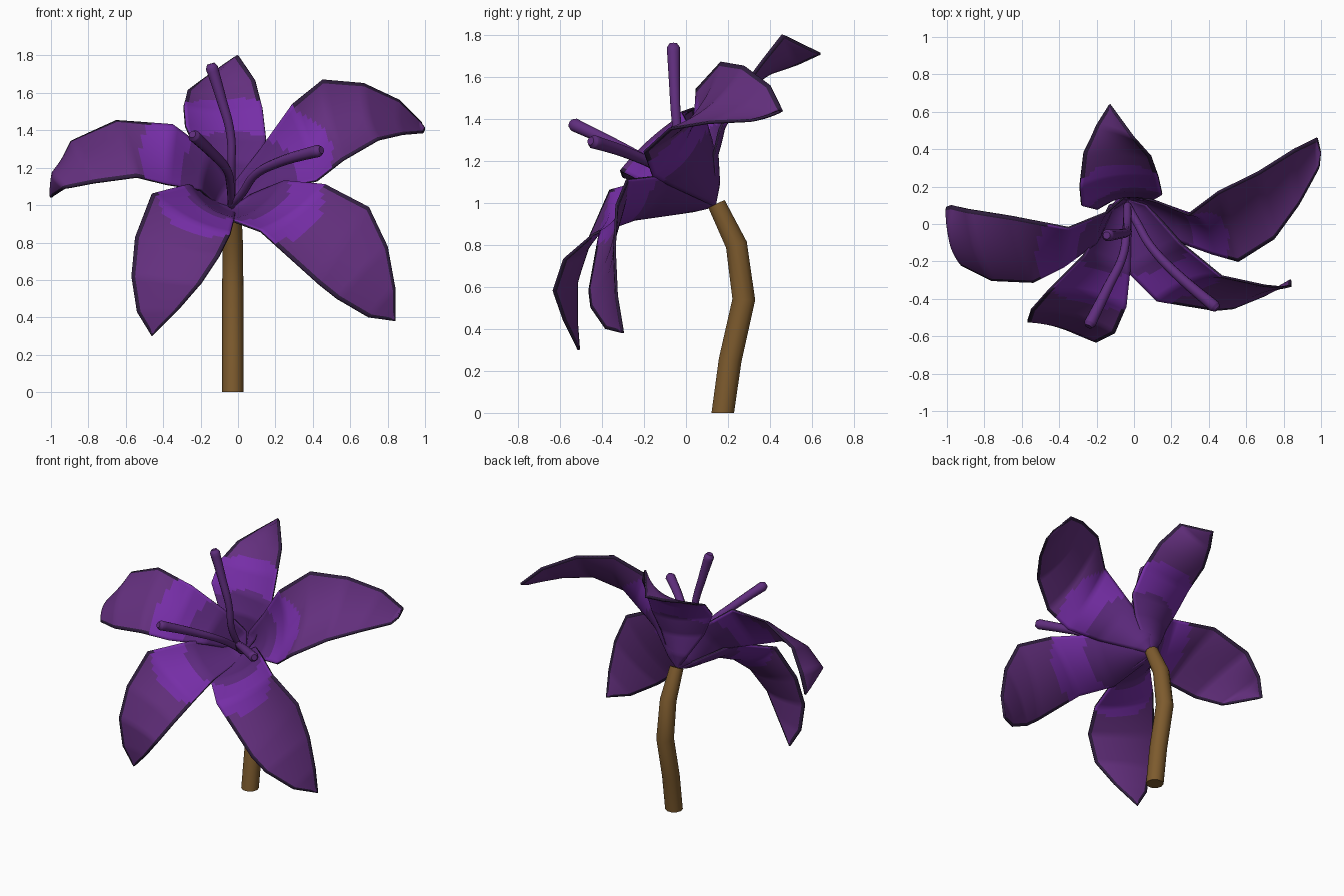
import bpy
import bmesh
from math import cos, sin, radians
from mathutils import Vector

if "Cube" in bpy.data.objects:
    bpy.data.objects.remove(bpy.data.objects["Cube"], do_unlink=True)


def material(name, rgb):
    mat = bpy.data.materials.new(name)
    mat.use_nodes = True
    colour = (*rgb, 1)
    mat.diffuse_color = colour
    mat.node_tree.nodes["Principled BSDF"].inputs["Base Color"].default_value = colour
    return mat


OUTER = material("petal purple", (.127, .029, .21))
BAND = material("petal bright violet", (.18, .027, .385))
THROAT = material("petal throat purple", (.11, .023, .21))
RIM = material("petal dark rim", (.03, .013, .05))
STAMEN = material("stamen purple", (.115, .027, .205))
STEM = material("stem brown", (.205, .104, .027))

BASE = Vector((-.03, .135, .985))
THROAT_CENTRE = Vector((-.03, .095, 1.04))
THROAT_UP = Vector((0, .6, .8))
STEPS, ACROSS, RIM_WIDTH = 8, 14, .02


def throat_point(angle):
    """Point on the ring where the petals leave the throat."""
    a = radians(angle)
    return THROAT_CENTRE + .1 * (Vector((cos(a), 0, 0)) + THROAT_UP * sin(a))


def resample(points):
    """Straight-line subdivision of an edge path."""
    out = [points[0]]
    for a, b in zip(points, points[1:]):
        out += [a.lerp(b, (i + 1) / STEPS) for i in range(STEPS)]
    return out


def petal(name, angles, edge_a, edge_b, tip, cup_base, cup_tip):
    """Thin sheet between two edges, hollowed or arched along its middle."""
    side_a, side_b = [
        resample([BASE, throat_point(angle)] + [Vector(p) for p in edge] + [Vector(tip)])
        for angle, edge in zip(angles, (edge_a, edge_b))]
    mids = [(a + b) / 2 for a, b in zip(side_a, side_b)]
    last = len(mids) - 1
    bm = bmesh.new()
    rows = []
    for i, (a, b) in enumerate(zip(side_a, side_b)):
        span = b - a
        width = span.length
        along = mids[min(i + STEPS, last)] - mids[max(i - STEPS, 0)]
        normal = along.cross(span).normalized()
        rim = min(.3, RIM_WIDTH / max(width, .001))
        inner = [rim + (1 - 2 * rim) * j / ACROSS for j in range(ACROSS + 1)]
        depth = width * (cup_base + (cup_tip - cup_base) * i / last)
        rows.append([bm.verts.new(a + span * t + normal * depth * 4 * t * (1 - t))
                     for t in [0] + inner + [1]])
    for i, (r, s) in enumerate(zip(rows, rows[1:])):
        for j in range(len(r) - 1):
            face = bm.faces.new((r[j], r[j + 1], s[j + 1], s[j]))
            face.smooth = True
            offset = face.calc_center_median() - BASE
            offset.x *= .9
            reach = offset.length
            edge = j in (0, len(r) - 2) or i >= last - 1
            # Colour rings spread outward from the throat
            if reach < .41:
                face.material_index = 2
            elif reach < .61:
                face.material_index = 1
            elif edge:
                face.material_index = 3
    bmesh.ops.remove_doubles(bm, verts=bm.verts, dist=.0005)
    mesh = bpy.data.meshes.new(name)
    bm.to_mesh(mesh)
    bm.free()
    for mat in (OUTER, BAND, THROAT, RIM):
        mesh.materials.append(mat)
    obj = bpy.data.objects.new(name, mesh)
    bpy.context.collection.objects.link(obj)
    # The cut edge of the sheet is dark all the way round
    solid = obj.modifiers.new("thickness", "SOLIDIFY")
    solid.thickness = .012
    solid.offset = 0
    solid.material_offset_rim = 3


def tube(name, path, radii, mat, rounded):
    """Round tube along a path, turned into a mesh."""
    curve = bpy.data.curves.new(name, "CURVE")
    curve.dimensions = "3D"
    curve.bevel_depth = 1
    curve.bevel_resolution = 3
    curve.use_fill_caps = True
    curve.resolution_u = 6
    spline = curve.splines.new("BEZIER" if rounded else "POLY")
    points = spline.bezier_points if rounded else spline.points
    points.add(len(path) - 1)
    for point, place, radius in zip(points, path, radii):
        point.co = place if rounded else (*place, 1)
        point.radius = radius
        if rounded:
            point.handle_left_type = point.handle_right_type = "AUTO"
    curve.materials.append(mat)
    obj = bpy.data.objects.new(name, curve)
    bpy.context.collection.objects.link(obj)
    bpy.ops.object.select_all(action="DESELECT")
    obj.select_set(True)
    bpy.context.view_layer.objects.active = obj
    bpy.ops.object.convert(target="MESH")
    bpy.ops.object.shade_smooth_by_angle(angle=.7)
    return bpy.context.view_layer.objects.active


# Petals
petal("top_petal", (140, 40),
      [(-.2, .08, 1.25), (-.28, .1, 1.42), (-.29, .2, 1.53), (-.27, .38, 1.61), (-.2, .53, 1.66)],
      [(.1, .13, 1.22), (.15, .16, 1.35), (.13, .25, 1.52), (.09, .36, 1.67), (0, .46, 1.8)],
      (-.13, .64, 1.71), .17, .04)
petal("upper_left_petal", (85, -20),
      [(.12, .12, 1.3), (.29, .05, 1.54), (.45, .17, 1.67), (.67, .28, 1.65), (.86, .4, 1.56), (.98, .46, 1.44)],
      [(.22, -.09, 1.09), (.42, -.16, 1.13), (.56, -.2, 1.24), (.75, -.08, 1.35), (.88, .1, 1.38), (.99, .3, 1.39)],
      (1, .38, 1.41), .2, .03)
petal("lower_left_petal", (10, -100),
      [(.25, -.1, 1.13), (.47, -.28, 1.11), (.7, -.33, .99), (.8, -.34, .78), (.84, -.33, .56)],
      [(-.04, -.25, .92), (.12, -.41, .86), (.43, -.46, .58), (.53, -.45, .5), (.7, -.38, .4)],
      (.84, -.3, .38), .16, .02)
petal("lower_right_petal", (-80, -185),
      [(-.02, -.25, .93), (-.04, -.44, .85), (-.1, -.58, .73), (-.2, -.63, .58), (-.32, -.58, .44)],
      [(-.27, -.17, 1.11), (-.46, -.36, 1.06), (-.55, -.46, .83), (-.57, -.52, .62), (-.54, -.52, .43)],
      (-.46, -.51, .3), .16, .02)
petal("upper_right_petal", (205, 95),
      [(-.2, -.1, 1.08), (-.38, -.23, 1.11), (-.54, -.31, 1.15), (-.76, -.3, 1.12), (-.92, -.22, 1.09)],
      [(-.15, .06, 1.28), (-.35, -.02, 1.43), (-.65, .04, 1.45), (-.89, .08, 1.34), (-.97, .1, 1.18)],
      (-1, .09, 1.04), .16, -.2)

# Stamens: thin filaments swelling into blunt tips
for name, bends in {
    "upright_stamen": [(-.035, -.02, 1.2), (-.04, -.045, 1.38), (-.09, -.055, 1.57), (-.14, -.06, 1.735)],
    "right_stamen": [(-.04, -.03, 1.1), (-.06, -.17, 1.19), (-.14, -.34, 1.28), (-.235, -.53, 1.37)],
    "left_stamen": [(.02, 0, 1.06), (.09, -.12, 1.16), (.22, -.26, 1.23), (.43, -.44, 1.29)],
}.items():
    path = [Vector((-.035, .1, 1))] + [Vector(p) for p in bends]
    path.append(path[-1] + (path[-1] - path[-2]).normalized() * .022)
    tube(name, path, (.02, .022, .023, .027, .033, .02), STAMEN, True)

# Stem, cut level at the ground
stem = tube("stem",
            [(-.028, .175, 0), (-.028, .21, .25), (-.028, .275, .54), (-.028, .24, .8), (-.028, .145, .995)],
            [.057, .057, .057, .054, .045], STEM, False)
for vert in stem.data.vertices:
    if vert.co.z < .05:
        vert.co.z = 0
